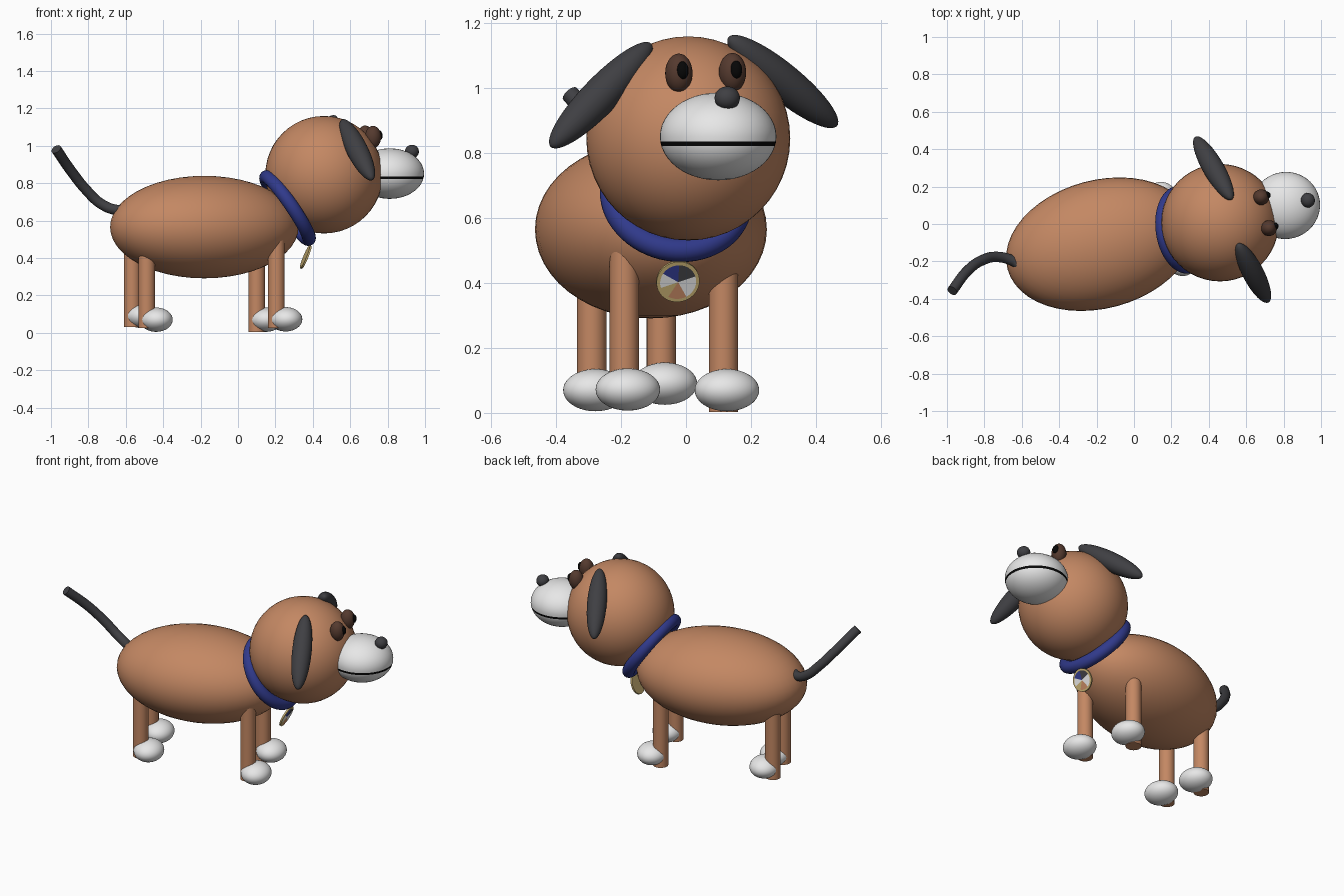
import bpy, bmesh, math
from mathutils import Vector, Matrix

cube = bpy.data.objects.get("Cube")
if cube:
    bpy.data.objects.remove(cube, do_unlink=True)

YAW = math.radians(15)  # the dog stands turned a little to its left


def material(name, r, g, b):
    m = bpy.data.materials.new(name)
    m.use_nodes = True
    m.diffuse_color = (r, g, b, 1)
    bsdf = m.node_tree.nodes["Principled BSDF"]
    bsdf.inputs["Base Color"].default_value = (r, g, b, 1)
    bsdf.inputs["Roughness"].default_value = 0.6
    return m


FUR = material("tan fur", 0.55, 0.245, 0.125)
CHARCOAL = material("charcoal", 0.05, 0.05, 0.056)
WHITE = material("white", 0.8, 0.8, 0.8)
EYE = material("dark brown", 0.09, 0.042, 0.028)
BLACK = material("black", 0.002, 0.002, 0.002)
BLUE = material("collar blue", 0.03, 0.042, 0.26)
GOLD = material("gold", 0.57, 0.43, 0.17)


def finish(name, bm, mats, loc=(0, 0, 0), rot=None):
    """Turn a bmesh into a smooth object with sharp edges kept."""
    me = bpy.data.meshes.new(name)
    bm.to_mesh(me)
    bm.free()
    for m in mats:
        me.materials.append(m)
    me.shade_smooth()
    me.set_sharp_from_angle(angle=math.radians(40))
    ob = bpy.data.objects.new(name, me)
    bpy.context.collection.objects.link(ob)
    rot = rot or Matrix.Rotation(YAW, 3, 'Z').to_quaternion()
    ob.matrix_world = Matrix.Translation(loc) @ rot.to_matrix().to_4x4()
    return ob


def sphere_mesh(radii, segs=48):
    bm = bmesh.new()
    bmesh.ops.create_uvsphere(bm, u_segments=segs, v_segments=segs // 2, radius=1)
    bmesh.ops.scale(bm, vec=radii, verts=bm.verts)
    return bm


def ellipsoid(name, mat, loc, radii, axis=None):
    rot = Vector(axis).to_track_quat('Z', 'Y') if axis else None
    return finish(name, sphere_mesh(radii), [mat], loc, rot)


def cylinder_mesh(radius, depth, segs=32):
    bm = bmesh.new()
    bmesh.ops.create_cone(bm, cap_ends=True, segments=segs, radius1=radius,
                          radius2=radius, depth=depth)
    return bm


# Body and head
ellipsoid("body", FUR, (-0.18, -0.108, 0.565), (0.514, 0.343, 0.274))
ellipsoid("head", FUR, (0.46, 0.007, 0.845), (0.314, 0.314, 0.314))

# Muzzle with a black mouth band cut into it
bm = sphere_mesh((0.184, 0.179, 0.135))
MOUTH = (-0.029, -0.015)
for z in MOUTH:
    bmesh.ops.bisect_plane(bm, geom=bm.verts[:] + bm.edges[:] + bm.faces[:],
                           plane_co=(0, 0, z), plane_no=(0, 0, 1))
for f in bm.faces:
    f.material_index = int(MOUTH[0] < f.calc_center_median().z < MOUTH[1])
finish("muzzle", bm, [WHITE, BLACK], (0.811, 0.099, 0.851))
ellipsoid("nose", CHARCOAL, (0.93, 0.127, 0.969), (0.037, 0.039, 0.036))

# Eyes and pupils
for side, x, y, z in (("left", 0.68, 0.143, 1.048), ("right", 0.722, -0.022, 1.046)):
    ellipsoid(side + "_eye", EYE, (x, y, z), (0.043, 0.042, 0.06))
    ellipsoid(side + "_pupil", BLACK, (x + 0.032, y + 0.011, z + 0.008),
              (0.019, 0.019, 0.028))

# Drooping ears
ellipsoid("left_ear", CHARCOAL, (0.425, 0.298, 1.02), (0.057, 0.057, 0.235),
          (-0.41, 0.71, -0.58))
ellipsoid("right_ear", CHARCOAL, (0.637, -0.262, 0.978), (0.057, 0.057, 0.235),
          (0.34, -0.655, -0.675))

# Legs and paws
LEGS = (("front_left", 0.1, 0.115, 0.003, 0.07), ("front_right", 0.205, -0.19, 0.025, 0.072),
        ("back_left", -0.565, -0.076, 0.03, 0.09), ("back_right", -0.488, -0.29, 0.025, 0.07))
LEG_TOP = 0.5
for name, x, y, base, paw_z in LEGS:
    finish(name + "_leg", cylinder_mesh(0.045, LEG_TOP - base), [FUR],
           (x, y, (LEG_TOP + base) / 2))
    ellipsoid(name + "_paw", WHITE, (x + 0.05, y + 0.011, paw_z), (0.088, 0.1, 0.065))

# Collar: a circle spun around the neck axis
bm = bmesh.new()
ring = bmesh.ops.create_circle(bm, segments=20, radius=0.037,
                               matrix=Matrix.Translation((0.2, 0, 0)) @
                               Matrix.Rotation(math.pi / 2, 4, 'X'))
bmesh.ops.spin(bm, geom=bm.verts[:] + bm.edges[:], cent=(0, 0, 0), axis=(0, 0, 1),
               angle=math.tau, steps=64, use_merge=True)
bmesh.ops.remove_doubles(bm, verts=bm.verts, dist=0.0001)
bmesh.ops.recalc_face_normals(bm, faces=bm.faces)
finish("collar", bm, [BLUE], (0.265, -0.03, 0.667),
       Vector((0.82, 0.12, 0.56)).to_track_quat('Z', 'Y'))

# Gold tag with a patchwork face
tag_normal = Vector((0.91, 0.13, -0.38)).normalized()
tag_rot = tag_normal.to_track_quat('Z', 'Y')
tag_loc = Vector((0.362, -0.025, 0.405))
finish("tag", cylinder_mesh(0.067, 0.01, 40), [GOLD], tag_loc, tag_rot)

bm = bmesh.new()
bmesh.ops.create_circle(bm, cap_ends=True, cap_tris=True, segments=36, radius=0.056)
patches = ((20, 0), (95, 1), (150, 2), (205, 0), (235, 3), (300, 4), (360, 0))
for f in bm.faces:
    c = f.calc_center_median()
    angle = math.degrees(math.atan2(c.y, c.x)) % 360
    f.material_index = next(i for limit, i in patches if angle <= limit)
finish("tag_face", bm, [WHITE, CHARCOAL, BLUE, GOLD, FUR],
       tag_loc + tag_normal * 0.0065, tag_rot)

# Tail: a bevelled curve
curve = bpy.data.curves.new("tail", 'CURVE')
curve.dimensions = '3D'
curve.bevel_depth = 0.028
curve.bevel_resolution = 6
curve.use_fill_caps = True
curve.resolution_u = 10
path = ((-0.61, -0.22, 0.66), (-0.645, -0.198, 0.656), (-0.73, -0.176, 0.688),
        (-0.81, -0.193, 0.762), (-0.89, -0.25, 0.862), (-0.972, -0.357, 0.982))
spline = curve.splines.new('BEZIER')
spline.bezier_points.add(len(path) - 1)
for p, co in zip(spline.bezier_points, path):
    p.co = co
    p.handle_left_type = p.handle_right_type = 'AUTO'
curve.materials.append(CHARCOAL)
bpy.context.collection.objects.link(bpy.data.objects.new("tail", curve))
